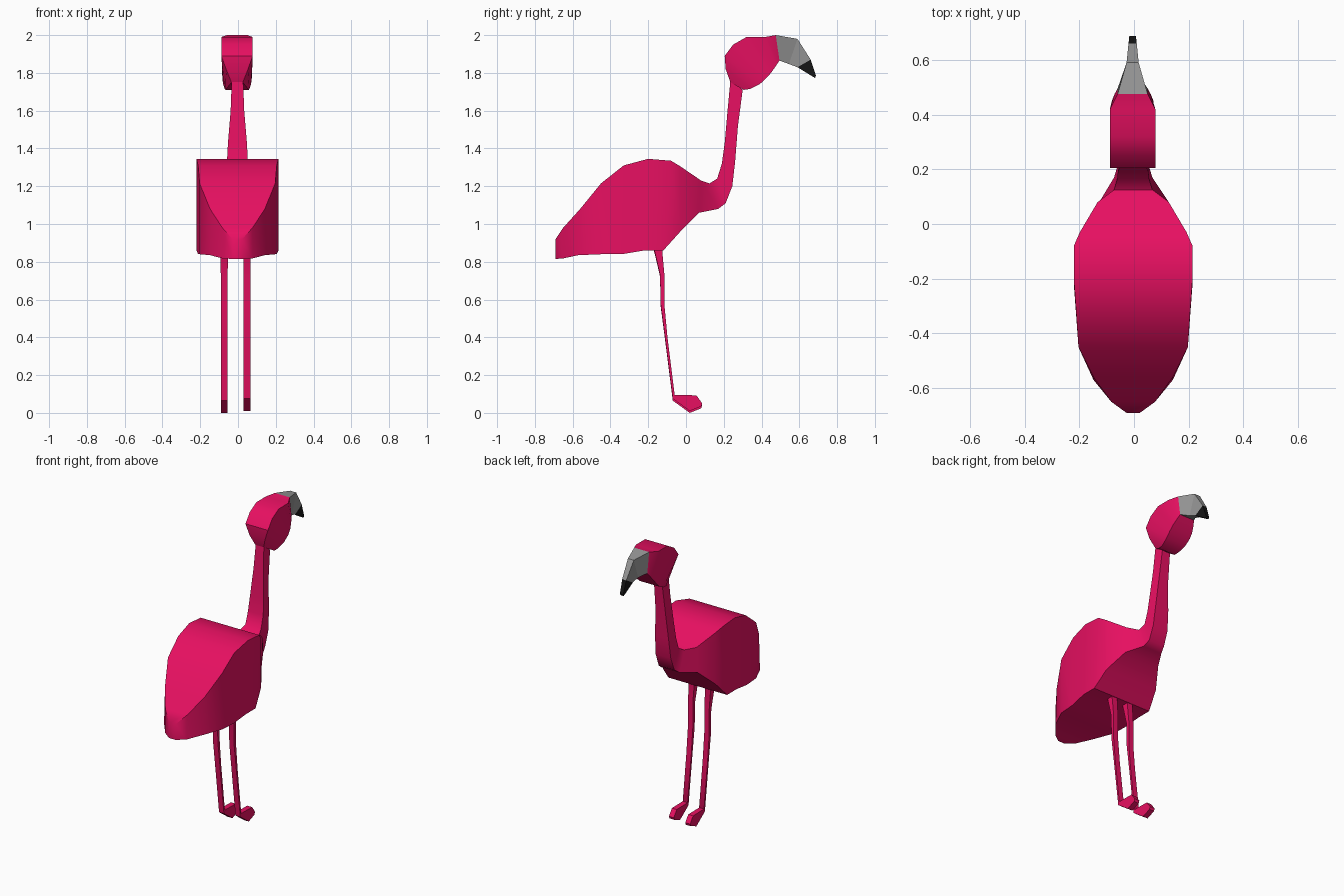
import bpy, bmesh, math


def material(name, rgb):
    m = bpy.data.materials.new(name)
    m.diffuse_color = (*rgb, 1.0)
    return m


PINK = material("flamingo_pink", (0.80, 0.005, 0.12))
GREY = material("beak_grey", (0.31, 0.31, 0.31))
BLACK = material("beak_black", (0.008, 0.008, 0.008))


def loft(name, stations, mat, cx=0.0, dz=0.0, smooth=40):
    """Skin four-sided rings: (y, z, half width) of upper edge, then of lower edge."""
    bm = bmesh.new()
    rings = []
    for ya, za, wa, yb, zb, wb in stations:
        rings.append([bm.verts.new((cx + x, y, z + dz)) for x, y, z in
                      ((-wa, ya, za), (wa, ya, za), (wb, yb, zb), (-wb, yb, zb))])
    for r, s in zip(rings, rings[1:]):
        for i in range(4):
            j = (i + 1) % 4
            bm.faces.new((r[i], r[j], s[j], s[i]))
    bm.faces.new(rings[0])
    bm.faces.new(rings[-1])
    bmesh.ops.recalc_face_normals(bm, faces=bm.faces)
    me = bpy.data.meshes.new(name)
    bm.to_mesh(me)
    bm.free()
    me.materials.append(mat)
    ob = bpy.data.objects.new(name, me)
    bpy.context.collection.objects.link(ob)
    if smooth:
        bpy.ops.object.select_all(action='DESELECT')
        ob.select_set(True)
        bpy.context.view_layer.objects.active = ob
        bpy.ops.object.shade_smooth_by_angle(angle=math.radians(smooth))
    return ob


def even(rows):
    """Stations whose upper and lower edges share one half width."""
    return [(ya, za, w, yb, zb, w) for ya, za, yb, zb, w in rows]


# Body from tail to chest, running on up the neck
loft("body_and_neck", even([
    (-.69, .92, -.69, .815, .025),
    (-.65, .98, -.65, .818, .08),
    (-.56, 1.08, -.57, .835, .145),
    (-.45, 1.215, -.45, .84, .20),
    (-.33, 1.31, -.34, .84, .208),
    (-.20, 1.345, -.22, .86, .217),
    (-.08, 1.335, -.12, .86, .217),
    (-.03, 1.305, -.03, .96, .195),
    (.08, 1.23, .07, 1.06, .13),
    (.125, 1.215, .17, 1.08, .07),
    (.165, 1.24, .21, 1.11, .058),
    (.19, 1.32, .245, 1.20, .056),
    (.205, 1.43, .26, 1.33, .05),
    (.22, 1.60, .275, 1.52, .036),
    (.235, 1.76, .30, 1.71, .03),
]), PINK, cx=-.003, smooth=45)

# Head: crown on the upper edge, jaw on the lower edge
loft("head", [
    (.235, 1.75, .03, .305, 1.71, .062),
    (.21, 1.82, .058, .34, 1.715, .065),
    (.205, 1.89, .083, .39, 1.74, .074),
    (.25, 1.95, .083, .425, 1.772, .078),
    (.32, 1.99, .083, .45, 1.80, .076),
    (.42, 1.99, .083, .475, 1.835, .066),
    (.475, 2.0, .055, .495, 1.865, .055),
], PINK, cx=-.005)

# Hooked beak and its dark tip
loft("beak", even([
    (.475, 2.0, .495, 1.865, .055),
    (.59, 1.98, .545, 1.847, .022),
    (.66, 1.87, .59, 1.83, .015),
]), GREY, cx=-.005, smooth=0)
loft("beak_tip", even([
    (.66, 1.87, .59, 1.83, .015),
    (.688, 1.785, .683, 1.773, .012),
]), BLACK, cx=-.005, smooth=0)

# Thin legs, each bending into a small wedge foot
for side, cx, dz in (("left", -.073, 0.0), ("right", .048, .01)):
    loft(side + "_leg", even([
        (-.12, .90, -.18, .89, .021),
        (-.125, .84, -.165, .84, .02),
        (-.115, .73, -.137, .72, .018),
        (-.115, .57, -.135, .57, .018),
        (-.098, .39, -.11, .38, .018),
        (-.06, .085, -.07, .065, .018),
    ]), PINK, cx, dz)
    loft(side + "_foot", even([
        (-.06, .085, -.07, .065, .018),
        (.055, .083, .02, 0.0, .018),
        (.086, .04, .08, .024, .018),
    ]), PINK, cx, dz, smooth=0)
